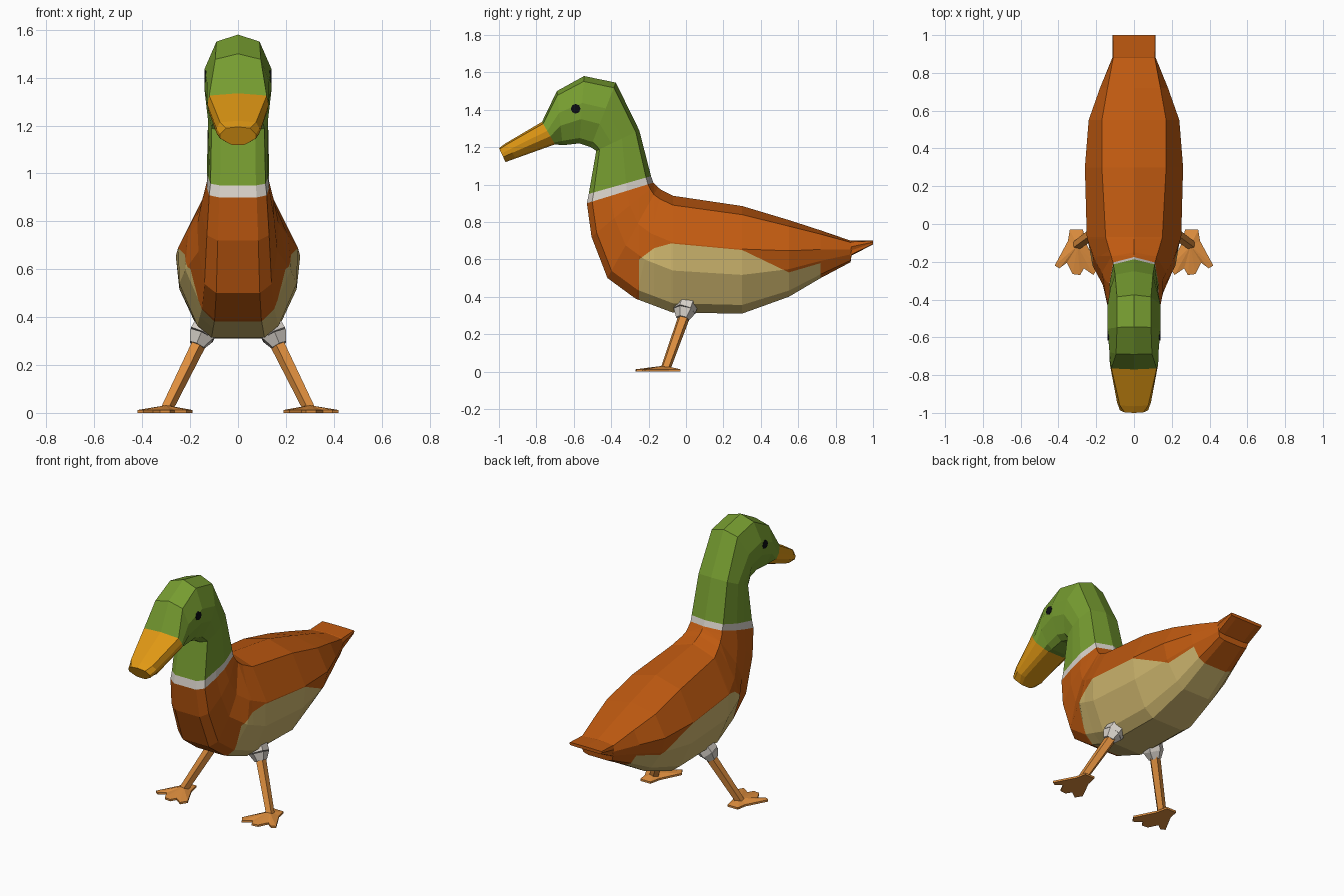
import bpy, bmesh, math
from mathutils import Vector

if "Cube" in bpy.data.objects:
    bpy.data.objects.remove(bpy.data.objects["Cube"])


def material(name, *rgb):
    m = bpy.data.materials.new(name)
    lin = [((c / 255 + 0.055) / 1.055) ** 2.4 if c > 10 else c / 255 / 12.92 for c in rgb]
    m.diffuse_color = (*lin, 1)
    m.use_nodes = True
    m.node_tree.nodes["Principled BSDF"].inputs["Base Color"].default_value = m.diffuse_color
    return m


BROWN = material("brown", 192, 90, 16)
CREAM = material("cream", 206, 182, 110)
GREEN = material("green", 118, 156, 48)
WHITE = material("off white", 216, 210, 202)
YELLOW = material("beak yellow", 224, 152, 20)
ORANGE = material("leg orange", 222, 142, 62)
BLACK = material("black", 12, 12, 18)


def finish(bm, name, *mats):
    bmesh.ops.recalc_face_normals(bm, faces=bm.faces)
    me = bpy.data.meshes.new(name)
    bm.to_mesh(me)
    bm.free()
    for m in mats:
        me.materials.append(m)
    ob = bpy.data.objects.new(name, me)
    bpy.context.collection.objects.link(ob)
    return ob


def loft(rows, cap=False):
    """Rows: upper y, z, lower y, z, then half widths of shoulder, side, flank, belly."""
    bm = bmesh.new()
    rings = []
    for ty, tz, by, bz, ws, wm, wl, wb in rows:
        half = [(0, 0), (ws, .08), (wm, .40), (wl, .64), (wb, .92), (wb * .65, 1)]
        pts = half + [(-x, t) for x, t in half[:0:-1]]
        rings.append([bm.verts.new((x, ty + (by - ty) * t, tz + (bz - tz) * t)) for x, t in pts])
    for a, b in zip(rings, rings[1:]):
        n = len(a)
        for i in range(n):
            j = (i + 1) % n
            bm.faces.new((a[i], a[j], b[j], b[i]))
    if cap:
        bm.faces.new(rings[-1])
    return bm


# Body: from the breast back to the tail
collar_low = (-.175, 1.01, -.53, .90, .11, .13, .13, .12)
body = loft([
    collar_low,
    (-.165, 1.0, -.505, .72, .115, .15, .15, .13),
    (-.15, .985, -.42, .50, .12, .17, .165, .14),
    (-.13, .97, -.27, .39, .13, .21, .22, .15),
    (-.07, .94, -.07, .315, .15, .25, .245, .17),
    (.30, .885, .30, .31, .17, .26, .245, .17),
    (.55, .81, .55, .40, .17, .24, .215, .14),
    (.72, .755, .72, .50, .14, .18, .165, .12),
    (.88, .70, .88, .585, .11, .115, .11, .10),
    (.885, .70, .885, .62, .11, .115, .11, .11),
    (1.0, .70, 1.0, .68, .11, .115, .11, .11)], cap=True)

# Cream flank: cut the body along the edge line, colour the faces below it
edge = [(-.25, .60), (-.17, .66), (-.08, .685), (.30, .65), (.55, .53), (.72, .58)]


def cut(bm, faces, co, no):
    geom = set(faces)
    for f in faces:
        geom.update(f.edges)
        geom.update(f.verts)
    bmesh.ops.bisect_plane(bm, geom=list(geom), dist=1e-5, plane_co=co, plane_no=no)


for y, z in edge:
    cut(body, list(body.faces), (0, y, z), (0, 1, 0))
for (y0, z0), (y1, z1) in zip(edge, edge[1:]):
    def inside():
        return [f for f in body.faces if y0 < f.calc_center_median().y < y1]
    cut(body, inside(), (0, y0, z0), (0, z0 - z1, y1 - y0))
    for f in inside():
        c = f.calc_center_median()
        if c.z < z0 + (z1 - z0) * (c.y - y0) / (y1 - y0):
            f.material_index = 1
finish(body, "body", BROWN, CREAM)

# Collar, neck with head, and beak share their border sections
collar_top = (-.187, 1.045, -.52, .95, .11, .13, .125, .115)
beak_base = (-.77, 1.335, -.70, 1.215, .12, .128, .122, .08)
finish(loft([collar_low, collar_top]), "collar", WHITE)
finish(loft([
    collar_top,
    (-.25, 1.29, -.48, 1.18, .10, .125, .125, .11),
    (-.375, 1.545, -.51, 1.20, .09, .14, .137, .10),
    (-.545, 1.58, -.57, 1.22, .09, .14, .14, .10),
    (-.69, 1.50, -.66, 1.21, .095, .13, .13, .09),
    beak_base]), "neck_and_head", GREEN)
finish(loft([
    beak_base,
    (-.965, 1.22, -.91, 1.14, .075, .09, .09, .075),
    (-1.0, 1.195, -.965, 1.12, .05, .075, .075, .04)], cap=True), "beak", YELLOW)


def rod(name, a, b, r1, r2, sides, mat):
    """Tapered prism from point a to point b."""
    a, b = Vector(a), Vector(b)
    bm = bmesh.new()
    bmesh.ops.create_cone(bm, cap_ends=True, segments=sides, radius1=r1, radius2=r2,
                          depth=(b - a).length)
    bm.transform((b - a).to_track_quat('Z', 'Y').to_matrix().to_4x4())
    bmesh.ops.translate(bm, verts=bm.verts, vec=(a + b) / 2)
    return finish(bm, name, mat)


foot_outline = [(.42, -.22), (.395, -.235), (.355, -.205), (.325, -.265), (.285, -.27),
                (.265, -.235), (.215, -.27), (.19, -.23), (.255, -.10), (.27, -.03),
                (.34, -.03), (.35, -.09)]

for side, s in (("right", 1), ("left", -1)):
    # Eye plate
    rod(side + "_eye", (s * .132, -.59, 1.405), (s * .1405, -.59, 1.405), .026, .026, 8, BLACK)
    # Leg with its feathered cuff
    rod(side + "_cuff_top", (s * .12, .01, .38), (s * .152, -.008, .325), .06, .06, 6, WHITE)
    rod(side + "_cuff_bottom", (s * .152, -.008, .325), (s * .172, -.018, .283), .06, .036, 6, WHITE)
    rod(side + "_leg", (s * .155, -.005, .31), (s * .30, -.11, .015), .033, .027, 5, ORANGE)
    # Webbed foot, raised towards the ankle
    bm = bmesh.new()
    low = [bm.verts.new((s * x, y, 0)) for x, y in foot_outline]
    top = [bm.verts.new((s * x, y, .012)) for x, y in foot_outline]
    ankle = bm.verts.new((s * .30, -.115, .032))
    bm.faces.new(low)
    for i in range(len(low)):
        j = (i + 1) % len(low)
        bm.faces.new((low[i], low[j], top[j], top[i]))
        bm.faces.new((top[i], top[j], ankle))
    finish(bm, side + "_foot", ORANGE)
